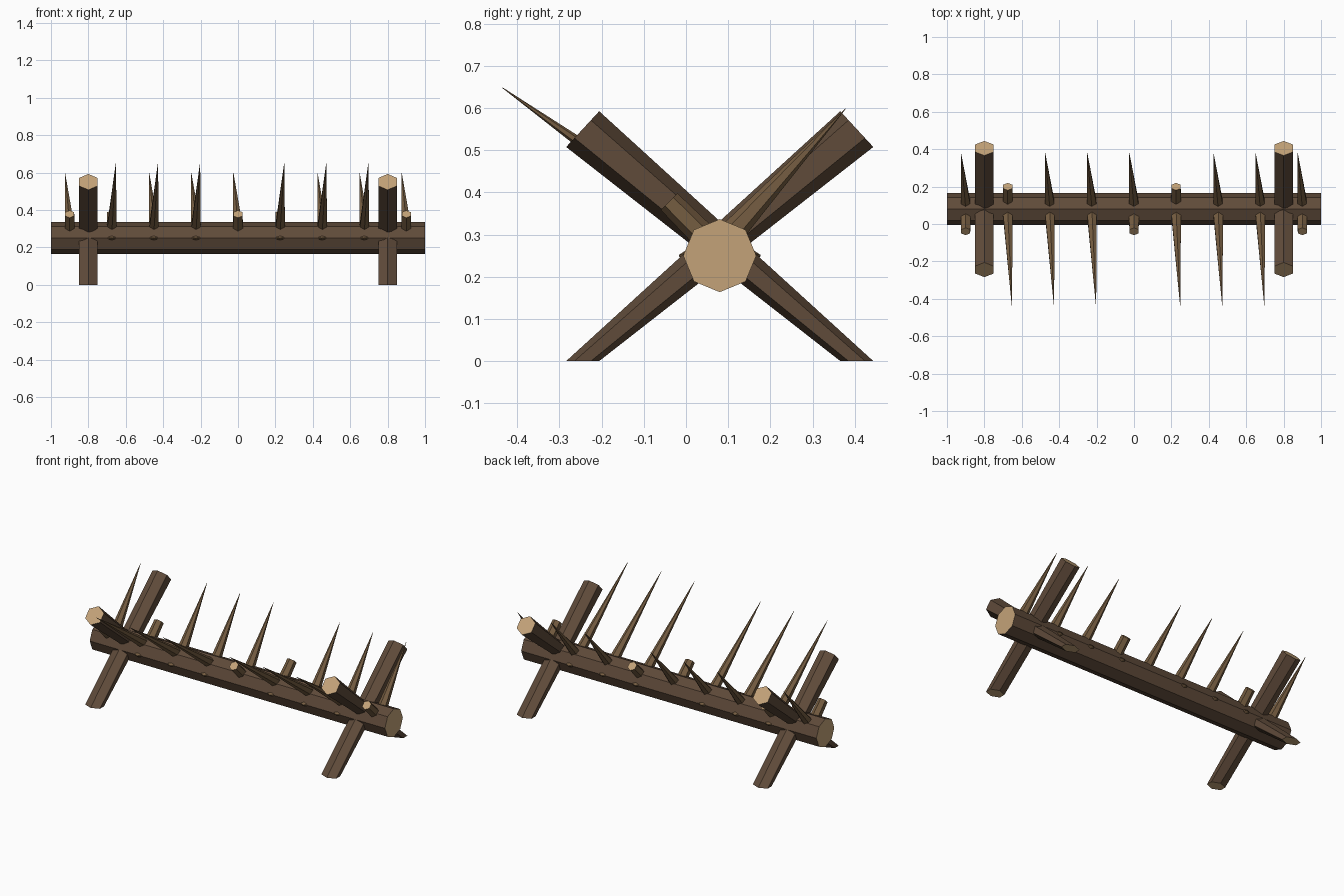
import bpy
import bmesh
from mathutils import Matrix, Vector

cube = bpy.data.objects.get("Cube")
if cube:
    bpy.data.objects.remove(cube, do_unlink=True)


def material(name, rgb):
    m = bpy.data.materials.new(name)
    m.use_nodes = True
    m.diffuse_color = (*rgb, 1)
    m.node_tree.nodes["Principled BSDF"].inputs["Base Color"].default_value = (*rgb, 1)
    return m


bark = material("dark bark", (0.115, 0.070, 0.042))
cut_wood = material("pale cut wood", (0.55, 0.365, 0.19))
spike_wood = material("spike wood", (0.175, 0.107, 0.052))

BEAM_Y, BEAM_Z = 0.08, 0.25


def pole(name, start, end, r_start, r_end, sides, side_mat, flatten=1.0):
    """Flat-sided pole or cone between two points, with pale cut ends."""
    start, end = Vector(start), Vector(end)
    axis = (end - start).normalized()
    ref = Vector((0, 1, 0)) if abs(axis.x) > 0.9 else Vector((1, 0, 0))
    x = (ref - axis * ref.dot(axis)).normalized()
    y = axis.cross(x)
    turn = Matrix((x, y * flatten, axis)).transposed().to_4x4()
    bm = bmesh.new()
    bmesh.ops.create_cone(bm, cap_ends=True, segments=sides, radius1=r_start,
                          radius2=r_end, depth=(end - start).length,
                          matrix=Matrix.Translation((start + end) / 2) @ turn)
    bmesh.ops.recalc_face_normals(bm, faces=bm.faces)
    for f in bm.faces:
        f.material_index = int(abs(f.normal.dot(axis)) > 0.95 and r_end > 0.005)
    # feet rest flat on the ground
    for v in bm.verts:
        v.co.z = max(v.co.z, 0)
    mesh = bpy.data.meshes.new(name)
    bm.to_mesh(mesh)
    bm.free()
    mesh.materials.append(side_mat)
    mesh.materials.append(cut_wood)
    obj = bpy.data.objects.new(name, mesh)
    bpy.context.collection.objects.link(obj)
    return obj


# main log
pole("beam", (-1, BEAM_Y, BEAM_Z), (1, BEAM_Y, BEAM_Z), 0.0866, 0.0866, 8, bark)

# crossed legs
for side, px in (("right", -0.8), ("left", 0.8)):
    for label, s in (("rising_back", 1), ("rising_front", -1)):
        pole(f"leg_{side}_{label}",
             (px, BEAM_Y - s * 0.325, BEAM_Z - 0.3),
             (px, BEAM_Y + s * 0.325, BEAM_Z + 0.3), 0.0577, 0.0577, 6, bark)

# two rows of spikes, some cut short: direction, tip y, tip z, lean, stubs
rows = (("front", -1, -0.435, 0.648, 0.022, (0, 4, 8)),
        ("back", 1, 0.378, 0.598, -0.025, (1, 5)))
for row, s, tip_y, tip_z, lean, stubs in rows:
    for i in range(9):
        px = -0.9 + 0.225 * i
        if i in stubs:
            pole(f"stub_{row}_{i}", (px, BEAM_Y + s * 0.03, 0.288),
                 (px, BEAM_Y + s * 0.12, 0.378), 0.031, 0.028, 6, spike_wood)
        else:
            pole(f"spike_{row}_{i}", (px, BEAM_Y + s * 0.025, 0.3),
                 (px + lean, tip_y, tip_z), 0.03, 0.0008, 6, spike_wood)
        # small knots along the middle of the log
        if i in (1, 2, 3, 5, 6, 7):
            pole(f"knot_{row}_{i}", (px, BEAM_Y + s * 0.08, BEAM_Z),
                 (px, BEAM_Y + s * 0.097, BEAM_Z), 0.032, 0.004, 6, spike_wood, 0.4)
